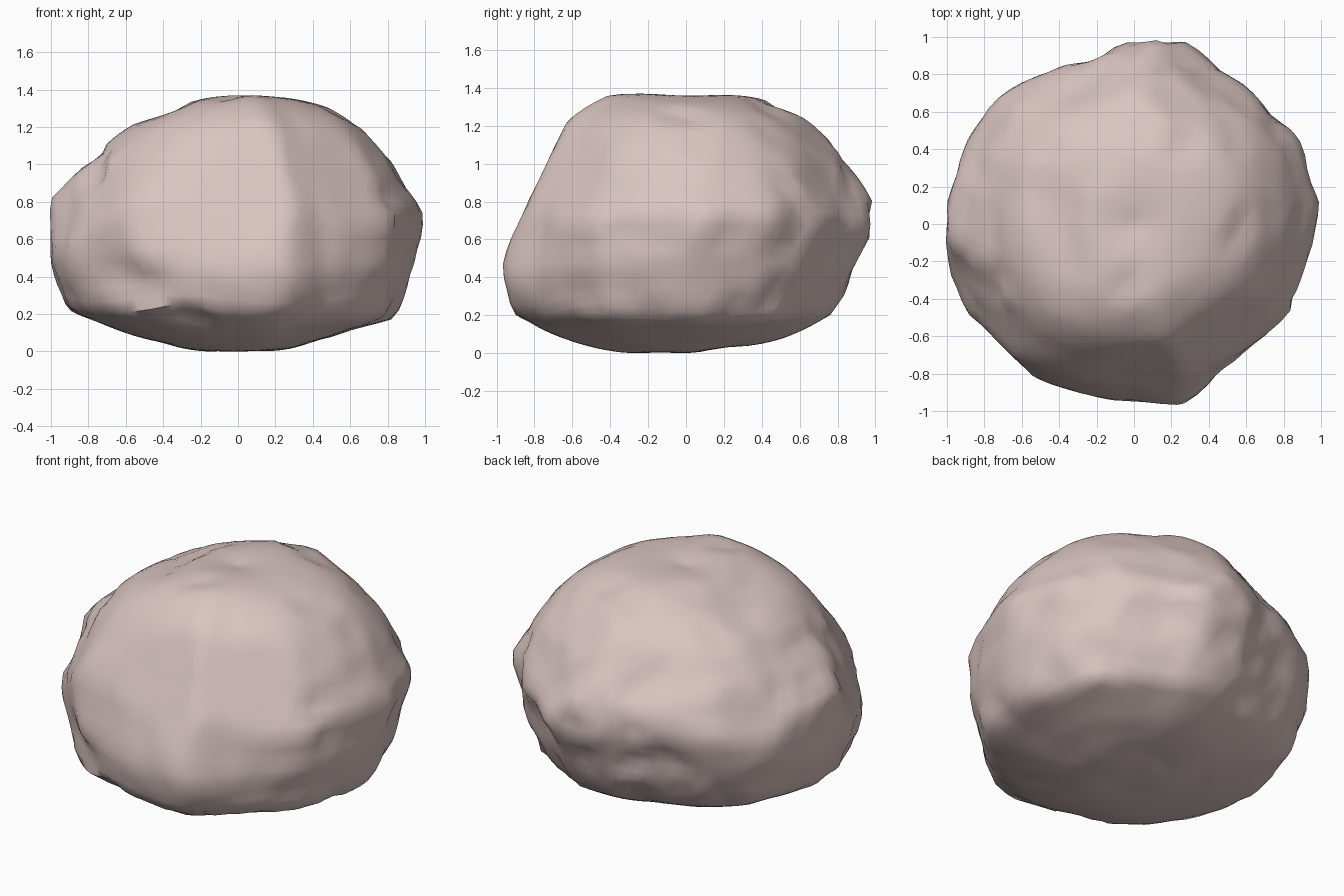
import bpy, bmesh, math, random
from mathutils import Vector, noise

cube = bpy.data.objects.get("Cube")
if cube:
    bpy.data.objects.remove(cube, do_unlink=True)

random.seed(7)
MIDDLE = 0.6

# Plan radius every fifteen degrees, anticlockwise from +x
plan = [1, 1, 1, .98, .94, 1.01, .985, .915, .925, .97, 1, .97,
        1, 1.01, 1, 1.01, .99, .96, .95, 1.01, .925, .94, .98, .975]

# Side profiles (outward, height) from bottom to top
left_side = [(0, .01), (.42, .05), (.62, .11), (.84, .17), (.9, .35), (.95, .55),
             (1, .7), (.9, .85), (.8, 1.03), (.6, 1.24), (.3, 1.34), (0, 1.33)]
back_side = [(0, .01), (.2, .03), (.48, .06), (.76, .2), (.84, .33), (.9, .5),
             (.98, .66), (.98, .8), (.82, 1), (.73, 1.14), (.44, 1.32), (0, 1.33)]
right_side = [(0, .01), (.4, .04), (.65, .11), (.9, .22), (1, .47), (1, .8),
              (.8, 1), (.57, 1.2), (.37, 1.25), (.24, 1.33), (0, 1.33)]
front_side = [(0, .01), (.16, 0), (.57, .04), (.93, .2), (.99, .42), (.92, .65),
              (.85, .87), (.78, 1), (.63, 1.22), (.42, 1.35), (.2, 1.36), (0, 1.33)]


def polar(profile):
    widest = max(r for r, z in profile)
    return [(math.atan2(z - MIDDLE, r / widest), 1 / math.hypot(r / widest, z - MIDDLE))
            for r, z in profile]


sides = [polar(p) for p in (left_side, back_side, right_side, front_side)]


def reach(side, angle):
    """Distance from the middle to a profile at an elevation angle."""
    for (a, u), (b, v) in zip(side, side[1:]):
        if angle <= b:
            return 1 / (u + (v - u) * (angle - a) / (b - a))
    return 1 / side[-1][1]


def body_point(d):
    """Point of the rounded body in a direction."""
    turn = math.atan2(d.y, d.x) % math.tau / math.tau
    angle = math.asin(max(-1, min(1, d.z)))
    k = int(turn * 4)
    f = turn * 4 - k
    f = f * f * (3 - 2 * f)
    dist = reach(sides[k % 4], angle) * (1 - f) + reach(sides[(k + 1) % 4], angle) * f
    step = turn * len(plan)
    i = int(step)
    width = plan[i % len(plan)] * (1 - step + i) + plan[(i + 1) % len(plan)] * (step - i)
    return Vector((d.x * width, d.y * width, d.z)) * dist


# Large broken faces: front, front right, front left
faces = []
for normal, depth in [((0, -.9, .43), .83), ((.6, -.8, .52), .936), ((-.7, -.6, .6), .97)]:
    n = Vector(normal)
    faces.append((n.normalized(), depth / n.length))

# Worn bevels across the upper corners: three leaning rings of (tilt, depth)
tilts = [0, 30, 45, 135, 150, 180]
rings = [((-1, -1), 1, [.97, .88, .84, .83, .87, .99]),
         ((1, 1), 1, [.98, .87, .83, .83, .89, .97]),
         ((-1, 1), -1, [.96, .85, .81, .82, .85, .94])]
for (x, y), lean, depths in rings:
    axis = Vector((x, y, lean * .57)).normalized()
    across = Vector((-y, x, 0)).normalized()
    upward = axis.cross(across)
    for tilt, depth in zip(tilts, depths):
        a = math.radians(tilt)
        n = across * math.cos(a) + upward * math.sin(a)
        faces.append((n, depth + n.z * .08))


def cut_point(d):
    """Body point trimmed by the large faces."""
    p = body_point(d)
    for n, h in faces:
        if p.dot(n) > h:
            p *= h / p.dot(n)
    return p


# Small chips, mostly around the rough lower band and the back
chips = []
while len(chips) < 80:
    d = Vector((random.gauss(0, 1), random.gauss(0, 1), random.gauss(0, .6))).normalized()
    smooth_front = d.y < -.5 and d.z > -.1
    if smooth_front or d.z < -.55:
        continue
    n = (d + Vector([random.uniform(-.25, .25) for _ in range(3)])).normalized()
    spot = cut_point(d)
    chips.append((spot, n, spot.dot(n)))

# Hollow broken out under the front right edge
hollow = Vector((-.55, -.78, -.24))


def rock_point(d):
    p = cut_point(d)
    gap = p - hollow
    p -= d * .06 * math.exp(-(gap.x / .3) ** 2 - (gap.y / .3) ** 2 - (gap.z / .1) ** 2)
    for spot, n, h in chips:
        over = p.dot(n) - h
        near = 1 - (p - spot).length / .2
        if over > 0 and near > 0:
            p -= n * min(over, .025) * min(1, near * 3)
    rough = .2 if abs(d.z) > .5 or (d.y < -.5 and d.z > -.1) else 1
    p += d * (noise.noise(p * 2.5) * .008 + noise.noise(p * 6) * .012 + .004) * rough
    p.z += MIDDLE
    return p


# Boulder
bm = bmesh.new()
bmesh.ops.create_icosphere(bm, subdivisions=5, radius=1)
for v in bm.verts:
    v.co = rock_point(v.co.normalized())

# Stand on the ground
bottom = min(v.co.z for v in bm.verts)
bmesh.ops.translate(bm, verts=bm.verts, vec=(0, 0, -bottom))

mesh = bpy.data.meshes.new("boulder")
bm.to_mesh(mesh)
bm.free()
boulder = bpy.data.objects.new("boulder", mesh)
bpy.context.collection.objects.link(boulder)

stone = bpy.data.materials.new("pinkish stone")
stone.use_nodes = True
colour = (.7, .56, .535, 1)
stone.diffuse_color = colour
stone.node_tree.nodes["Principled BSDF"].inputs["Base Color"].default_value = colour
mesh.materials.append(stone)

bpy.context.view_layer.objects.active = boulder
boulder.select_set(True)
bpy.ops.object.shade_smooth_by_angle(angle=math.radians(50))
